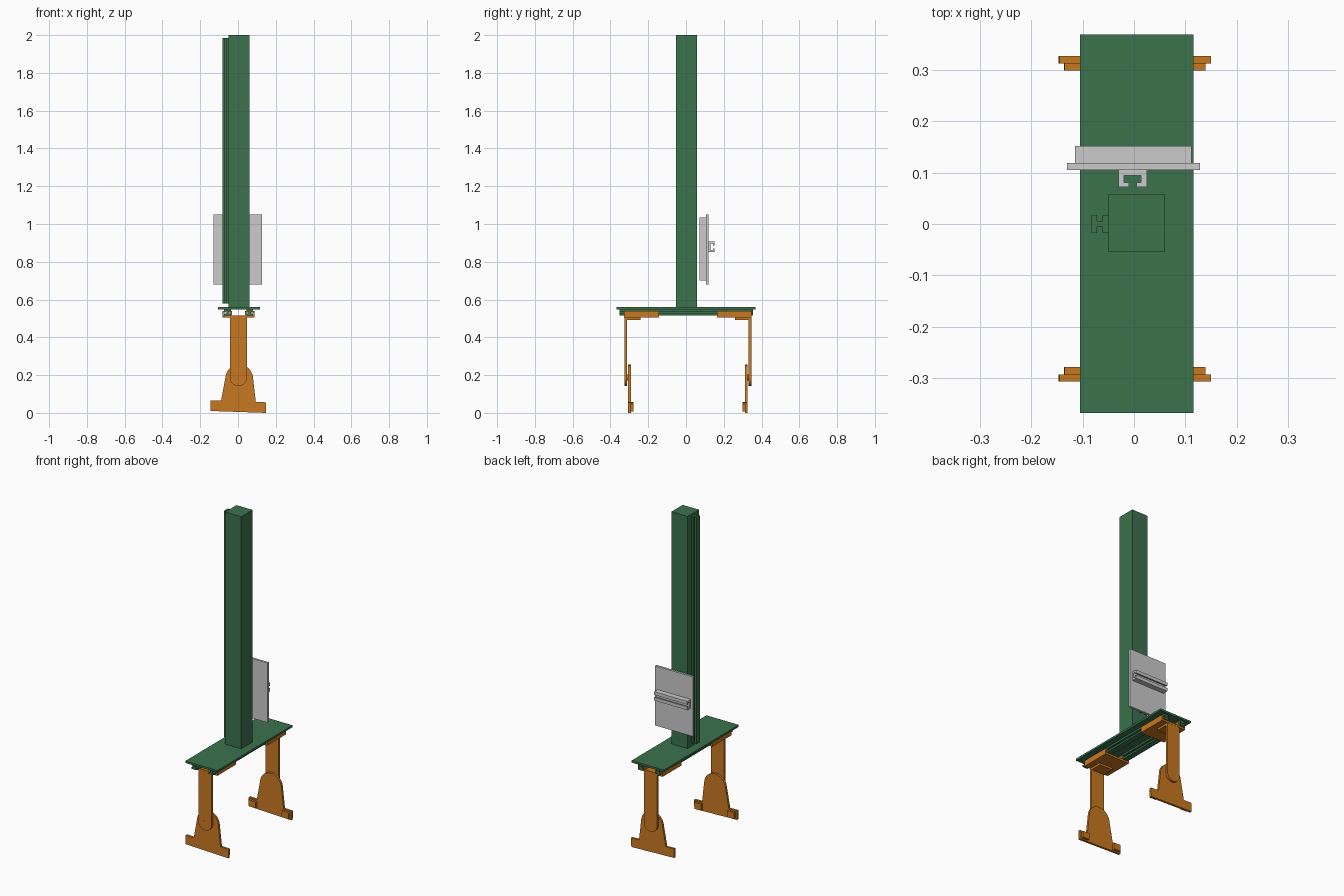
import bpy, bmesh, math

if "Cube" in bpy.data.objects:
    bpy.data.objects.remove(bpy.data.objects["Cube"])


def material(name, rgb):
    m = bpy.data.materials.new(name)
    m.diffuse_color = (*rgb, 1)
    m.use_nodes = True
    m.node_tree.nodes["Principled BSDF"].inputs["Base Color"].default_value = m.diffuse_color
    return m


GREEN = material("green_paint", (0.045, 0.17, 0.075))
ORANGE = material("orange_paint", (0.58, 0.19, 0.015))


def prism(name, pts, axis, a, b, mat=None):
    """Extrude a 2D outline along an axis from a to b."""
    place = {"x": lambda u, v, w: (w, u, v),
             "y": lambda u, v, w: (u, w, v),
             "z": lambda u, v, w: (u, v, w)}[axis]
    bm = bmesh.new()
    lo = [bm.verts.new(place(u, v, a)) for u, v in pts]
    hi = [bm.verts.new(place(u, v, b)) for u, v in pts]
    bm.faces.new(lo)
    bm.faces.new(hi)
    n = len(pts)
    for i in range(n):
        j = (i + 1) % n
        bm.faces.new((lo[i], lo[j], hi[j], hi[i]))
    bmesh.ops.recalc_face_normals(bm, faces=bm.faces)
    me = bpy.data.meshes.new(name)
    bm.to_mesh(me)
    bm.free()
    ob = bpy.data.objects.new(name, me)
    bpy.context.collection.objects.link(ob)
    if mat:
        me.materials.append(mat)
    return ob


def box(name, x0, x1, y0, y1, z0, z1, mat=None):
    return prism(name, [(x0, y0), (x1, y0), (x1, y1), (x0, y1)], "z", z0, z1, mat)


def mirrored(half):
    """Complete a half outline (s, t) by mirroring across s = 0."""
    return half + [(-s, t) for s, t in reversed(half)]


def arc(cx, cz, r, a0, a1, n=20):
    return [(cx + r * math.cos(math.radians(a0 + (a1 - a0) * i / n)),
             cz + r * math.sin(math.radians(a0 + (a1 - a0) * i / n))) for i in range(n + 1)]


def smooth(ob):
    bpy.ops.object.select_all(action="DESELECT")
    ob.select_set(True)
    bpy.context.view_layer.objects.active = ob
    bpy.ops.object.shade_smooth_by_angle(angle=math.radians(30))


# Shared cross-sections: s across, t away from the mounting face
RAIL = mirrored([(0.0175, 0), (0.0175, 0.011), (0.006, 0.011), (0.006, 0.022),
                 (0.0175, 0.022), (0.0175, 0.033)])


def channel(w, inner):
    return mirrored([(w, 0), (w, 0.033), (0.0075, 0.033), (0.0075, 0.024),
                     (inner, 0.024), (inner, 0.011)])


CX, CY = 0.005, 0.010

# Column with its side rail
box("column", -0.05, 0.06, -0.054, 0.057, 0.56, 2.0, GREEN)
prism("column_rail", [(-0.05 - t, s) for s, t in RAIL], "z", 0.58, 1.985, GREEN)

# Table plate with two rails underneath
box("table_plate", -0.105, 0.116, -0.367, 0.368, 0.548, 0.56, GREEN)
for side, label in ((-1, "left"), (1, "right")):
    cx = 0.003 + side * 0.0585
    prism(f"table_rail_{label}", [(cx + s, 0.548 - t) for s, t in RAIL],
          "y", -0.353, 0.354, GREEN)

# Carriage plate with a vertical channel in front and a horizontal one behind
box("carriage_plate", -0.13, 0.128, 0.105, 0.119, 0.68, 1.05)
C_BIG = channel(0.0275, 0.0165)
prism("carriage_vertical_channel", [(-0.0025 + s, 0.105 - t) for s, t in C_BIG],
      "z", 0.70, 1.035)
prism("carriage_horizontal_channel", [(0.119 + t, 0.879 + s) for s, t in C_BIG],
      "x", -0.115, 0.112)

# Foot outline, tapering up to a round head, tilted slightly
PIVOT = (0.002, 0.187)
foot = [(-0.147, 0.01), (0.147, 0.01), (0.147, 0.066), (0.092, 0.066)]
foot += arc(0, 0.187, 0.073, 10, 170, 24)
foot += [(-0.092, 0.066), (-0.147, 0.066)]
TILT = math.radians(-2)


def tilt(pts):
    c, s = math.cos(TILT), math.sin(TILT)
    return [(x * c - z * s, 0.0 + x * s + z * c) for x, z in pts]


leg = [(0.047, 0.507), (-0.043, 0.507)] + arc(PIVOT[0], PIVOT[1], 0.045, 180, 360, 24)

# Two leg assemblies, d points outward
for d, label in ((-1, "front"), (1, "back")):
    def span(o0, o1):
        return sorted((CY + d * o0, CY + d * o1))

    # Slide plate with two channels hugging the table rails
    y0, y1 = span(0.153, 0.337)
    box(f"{label}_slide_plate", -0.082, 0.087, y0, y1, 0.504, 0.516, ORANGE)
    for side, lr in ((-1, "left"), (1, "right")):
        cx = 0.0025 + side * 0.0600
        prism(f"{label}_slide_channel_{lr}",
              [(cx + s, 0.507 + t) for s, t in channel(0.0245, 0.0188)],
              "y", y0, y1, ORANGE)
    # Angle bracket and hanging leg
    box(f"{label}_leg_bracket", -0.043, 0.047, *span(0.25, 0.335), 0.491, 0.505, ORANGE)
    smooth(prism(f"{label}_leg", leg, "y", *span(0.322, 0.336), ORANGE))
    # Pivot pin
    smooth(prism(f"{label}_pivot_pin", arc(PIVOT[0], PIVOT[1], 0.015, 0, 345, 23),
                 "y", *span(0.302, 0.3365), ORANGE))
    # Foot with a pad block at each end
    smooth(prism(f"{label}_foot", tilt(foot), "y", *span(0.302, 0.316), ORANGE))
    for side, lr in ((-1, "left"), (1, "right")):
        xa, xb = side * 0.09, side * 0.137
        prism(f"{label}_foot_pad_{lr}",
              tilt([(xa, 0.018), (xb, 0.018), (xb, 0.058), (xa, 0.058)]),
              "y", *span(0.288, 0.302), ORANGE)

# Rest the model on the ground
low = min(v.co.z for o in bpy.data.objects for v in o.data.vertices)
for o in bpy.data.objects:
    if "foot" in o.name:
        for v in o.data.vertices:
            v.co.z -= low
